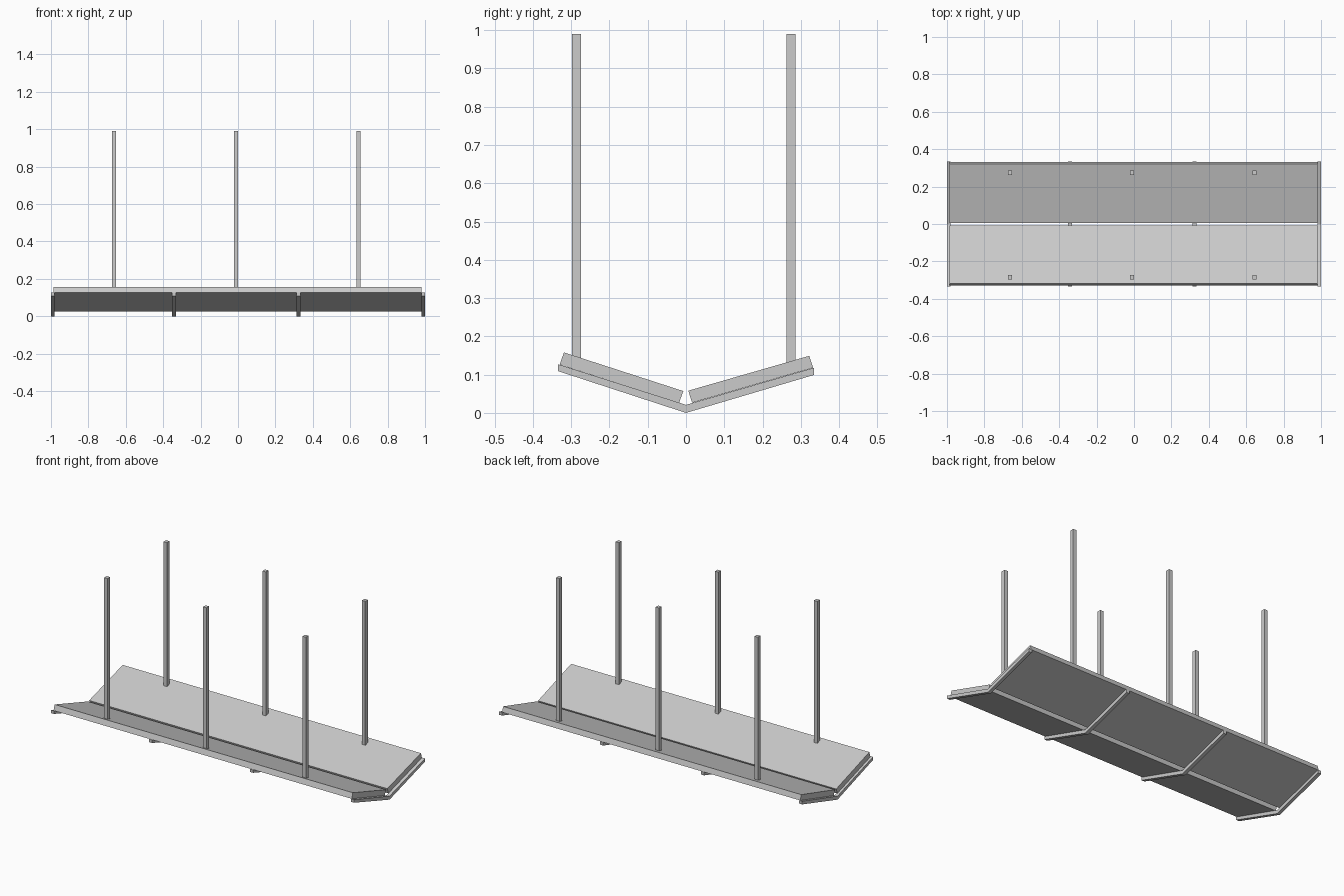
import bpy

if "Cube" in bpy.data.objects:
    bpy.data.objects.remove(bpy.data.objects["Cube"])


def extrude_profile(name, pts, x0, x1):
    """Solid made by sweeping a (y, z) outline along x."""
    n = len(pts)
    verts = [(x, y, z) for x in (x0, x1) for y, z in pts]
    faces = [tuple(reversed(range(n))), tuple(range(n, 2 * n))]
    faces += [(i, (i + 1) % n, (i + 1) % n + n, i + n) for i in range(n)]
    mesh = bpy.data.meshes.new(name)
    mesh.from_pydata(verts, [], faces)
    obj = bpy.data.objects.new(name, mesh)
    bpy.context.collection.objects.link(obj)
    return obj


# V-shaped support ribs under the panels
rib = [(-0.334, 0.109), (0, 0.0), (0.334, 0.099),
       (0.334, 0.118), (0, 0.021), (-0.334, 0.127)]
for i, x in enumerate((-0.99, -0.342, 0.323, 0.99)):
    extrude_profile(f"support_rib_{i + 1}", rib, x - 0.0105 + (0.0005 if i in (0, 3) else 0),
                    x + 0.01)

# Two sloping panels with a narrow gap between them
extrude_profile("front_panel", [(-0.330, 0.126), (-0.018, 0.0265),
                                (-0.007, 0.057), (-0.319, 0.158)], -0.986, 0.981)
extrude_profile("back_panel", [(0.016, 0.0265), (0.332, 0.118),
                               (0.322, 0.149), (0.006, 0.058)], -0.986, 0.981)

# Upright posts, three per panel
for side, y0, y1, base in (("front", -0.298, -0.274, 0.135),
                           ("back", 0.262, 0.286, 0.122)):
    for i, x in enumerate((-0.663, -0.011, 0.645)):
        extrude_profile(f"{side}_post_{i + 1}",
                        [(y0, base), (y1, base), (y1, 0.99), (y0, 0.99)],
                        x - 0.011, x + 0.011)
